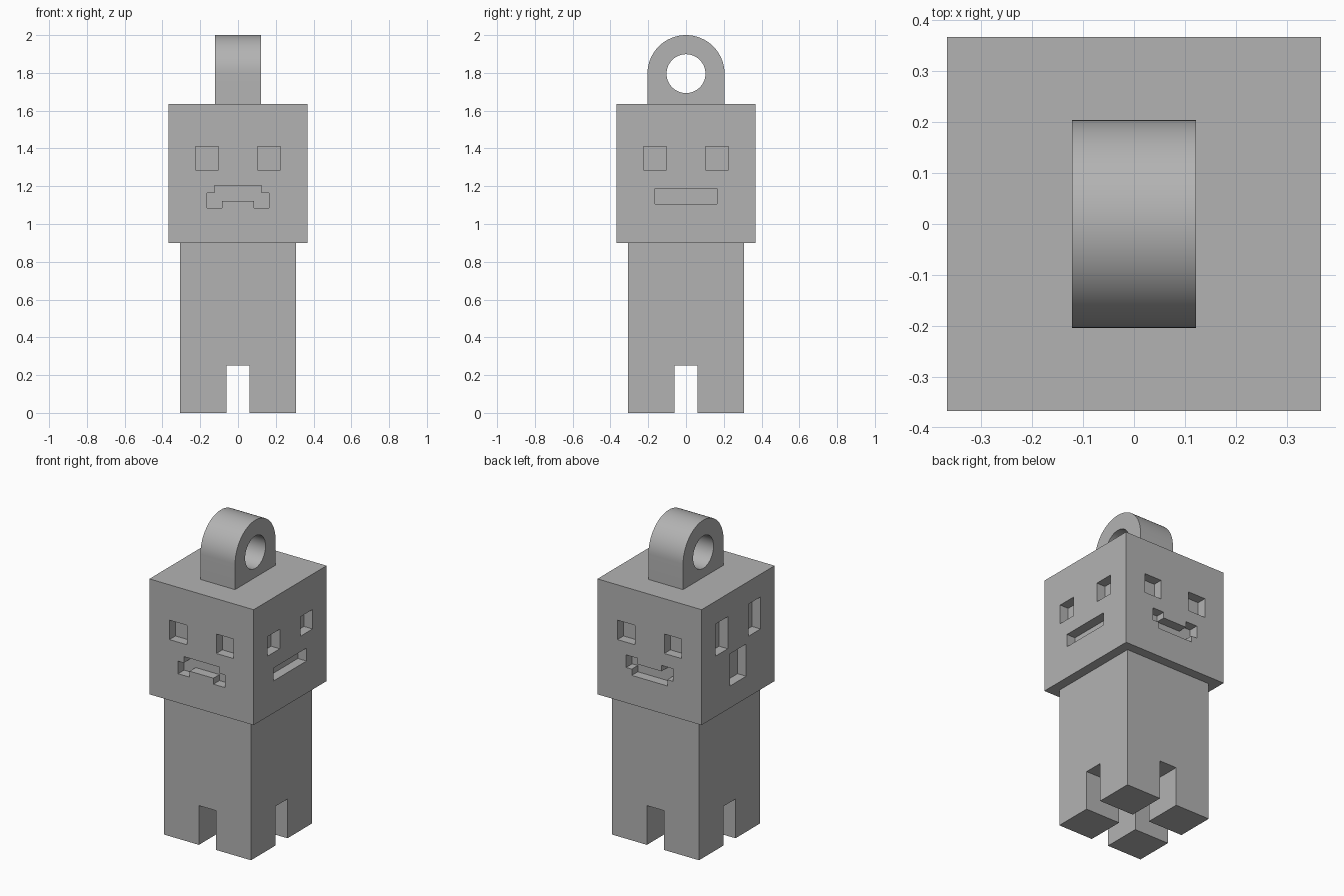
import bpy, bmesh, math
from mathutils import Matrix

if "Cube" in bpy.data.objects:
    bpy.data.objects.remove(bpy.data.objects["Cube"])

HEAD, BODY, GAP = 0.367, 0.306, 0.061   # half widths
HEAD_Z0, HEAD_Z1 = 0.90, 1.635
DEPTH = 0.061                            # depth of face recesses
RING_Z, RING_R, HOLE_R = 1.796, 0.204, 0.103

grey = bpy.data.materials.new("plain_grey")
grey.diffuse_color = (0.45, 0.45, 0.45, 1)
grey.use_nodes = True
grey.node_tree.nodes["Principled BSDF"].inputs["Base Color"].default_value = grey.diffuse_color


def prisms(name, outlines, vec, to3d, matrix=Matrix()):
    """One object made of closed 2D outlines extruded along vec."""
    bm = bmesh.new()
    for pts in outlines:
        face = bm.faces.new([bm.verts.new(to3d(*p)) for p in pts])
        new = bmesh.ops.extrude_face_region(bm, geom=[face])["geom"]
        bmesh.ops.translate(bm, vec=vec, verts=[g for g in new if isinstance(g, bmesh.types.BMVert)])
    bmesh.ops.recalc_face_normals(bm, faces=bm.faces)
    bm.transform(matrix)
    mesh = bpy.data.meshes.new(name)
    bm.to_mesh(mesh)
    bm.free()
    mesh.materials.append(grey)
    obj = bpy.data.objects.new(name, mesh)
    bpy.context.collection.objects.link(obj)
    return obj


def cut(obj, cutter):
    """Subtract the cutter for good and remove it."""
    mod = obj.modifiers.new("cut", "BOOLEAN")
    mod.operation, mod.solver, mod.object = "DIFFERENCE", "EXACT", cutter
    bpy.context.view_layer.objects.active = obj
    bpy.ops.object.modifier_apply(modifier=mod.name)
    bpy.data.objects.remove(cutter)


def rect(x0, x1, z0, z1):
    return [(x0, z0), (x1, z0), (x1, z1), (x0, z1)]


def eyes(top):
    return [rect(s * 0.165 - 0.061, s * 0.165 + 0.061, 1.286, top) for s in (-1, 1)]


# Body: a square column whose base is split into four legs by a cross-shaped slot
flat = lambda x, y: (x, y, 0)
body = prisms("body", [rect(-BODY, BODY, -BODY, BODY)], (0, 0, HEAD_Z0), flat)
g, w = GAP, 0.5
cross = [(g, g), (g, w), (-g, w), (-g, g), (-w, g), (-w, -g),
         (-g, -g), (-g, -w), (g, -w), (g, -g), (w, -g), (w, g)]
cut(body, prisms("leg_slot", [cross], (0, 0, 0.35), flat, Matrix.Translation((0, 0, -0.1))))

# Head: a cube with a different recessed face on each side
head = prisms("head", [rect(-HEAD, HEAD, -HEAD, HEAD)], (0, 0, HEAD_Z1 - HEAD_Z0), flat,
              Matrix.Translation((0, 0, HEAD_Z0)))
half = [(0.125, 1.205), (0.125, 1.165), (0.165, 1.165), (0.165, 1.085), (0.084, 1.085), (0.084, 1.123)]
frown = half + [(-x, z) for x, z in reversed(half)]
smile = [(x, 2.29 - z) for x, z in frown]
faces = [
    eyes(1.41) + [frown],                                # front
    eyes(1.41) + [rect(-0.165, 0.165, 1.105, 1.187)],    # right
    eyes(1.41) + [smile],                                # back
    eyes(1.49) + [rect(-0.082, 0.082, 1.04, 1.245)],     # left
]
for k, outlines in enumerate(faces):
    cut(head, prisms("face_cutter", outlines, (0, DEPTH + 0.1, 0),
                     lambda x, z: (x, -HEAD - 0.1, z), Matrix.Rotation(k * math.pi / 2, 4, "Z")))

# Hanging loop: an arched block with a round hole
arc = [(RING_R * math.cos(a), RING_Z + RING_R * math.sin(a))
       for a in (math.pi * i / 32 for i in range(33))]
loop = prisms("hanging_loop", [[(RING_R, HEAD_Z1)] + arc + [(-RING_R, HEAD_Z1)]], (0.244, 0, 0),
              lambda y, z: (-0.122, y, z))
hole = [(HOLE_R * math.cos(a), RING_Z + HOLE_R * math.sin(a))
        for a in (math.tau * i / 48 for i in range(48))]
cut(loop, prisms("hole_cutter", [hole], (0.6, 0, 0), lambda y, z: (-0.3, y, z)))
bpy.ops.object.select_all(action="DESELECT")
loop.select_set(True)
bpy.context.view_layer.objects.active = loop
bpy.ops.object.shade_smooth_by_angle(angle=math.radians(30))
